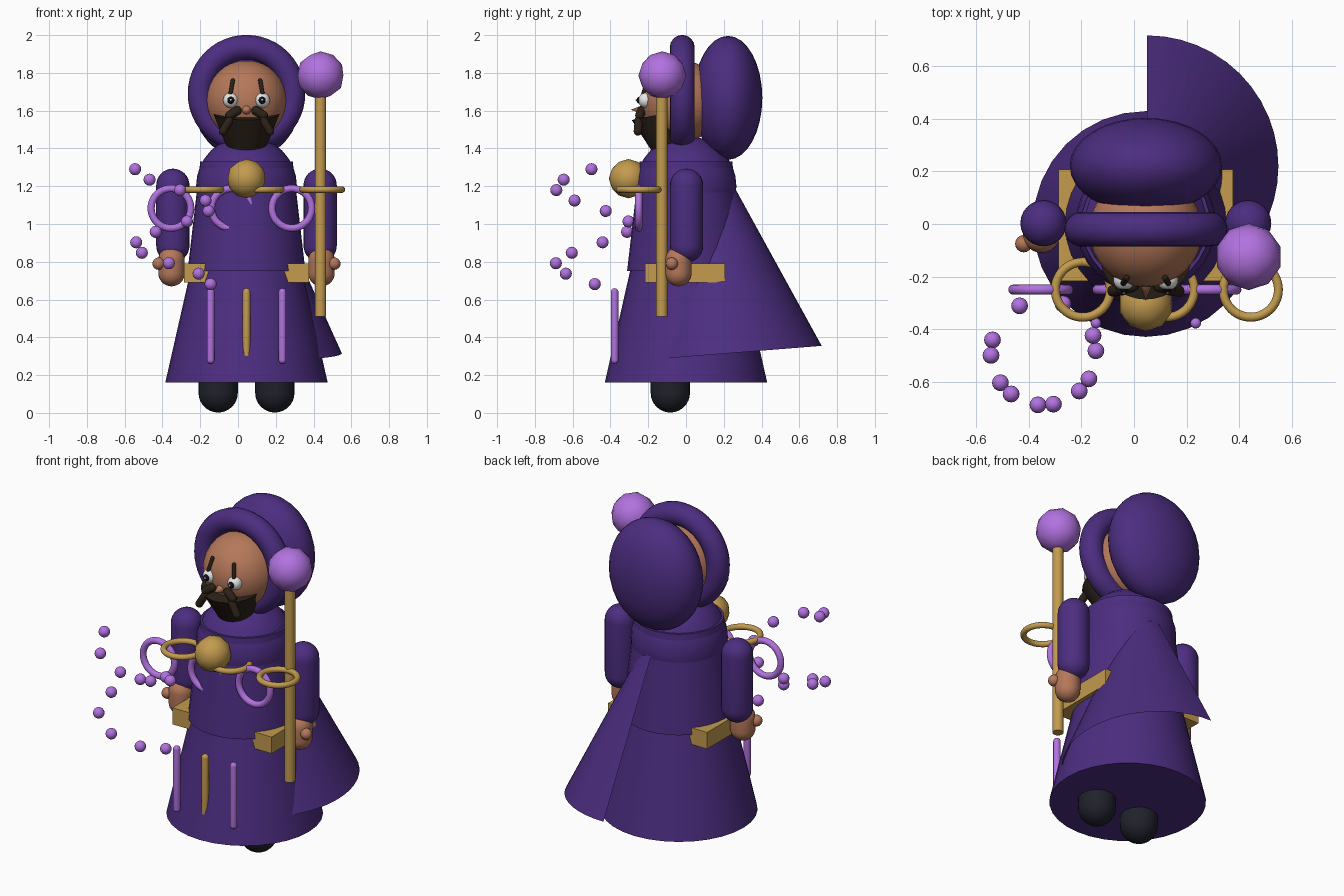
import bpy, bmesh, math
from mathutils import Vector, Matrix

if "Cube" in bpy.data.objects:
    bpy.data.objects.remove(bpy.data.objects["Cube"])

CX = 0.045  # body axis


def colour(name, hexa):
    m = bpy.data.materials.new(name)
    rgb = [int(hexa[i:i + 2], 16) / 255 for i in (0, 2, 4)]
    m.diffuse_color = [c / 12.92 if c <= 0.04045 else ((c + 0.055) / 1.055) ** 2.4 for c in rgb] + [1]
    m.use_nodes = True
    m.node_tree.nodes["Principled BSDF"].inputs["Base Color"].default_value = m.diffuse_color
    return m


ROBE = colour("deep_purple", "4C2D80")
ORCHID = colour("orchid", "B272E0")
GOLD = colour("gold", "C39B4E")
SKIN = colour("skin", "B5785A")
HAIR = colour("dark_hair", "2B2118")
BOOT = colour("boot_navy", "20222B")
WHITE = colour("eye_white", "F0F0F0")
BLACK = colour("pupil_black", "101010")


def finish(name, mat, angle=35):
    o = bpy.context.object
    o.name = name
    o.data.materials.append(mat)
    bpy.ops.object.shade_smooth_by_angle(angle=math.radians(angle))
    return o


def ball(name, mat, loc, r, seg=32):
    bpy.ops.mesh.primitive_uv_sphere_add(segments=seg, ring_count=seg // 2, location=loc)
    bpy.context.object.scale = r if isinstance(r, tuple) else (r, r, r)
    return finish(name, mat)


def faceted_ball(name, mat, loc, r):
    bpy.ops.mesh.primitive_ico_sphere_add(subdivisions=2, radius=r, location=loc)
    return finish(name, mat)


def ring(name, mat, loc, major, minor, upright=False):
    bpy.ops.mesh.primitive_torus_add(location=loc, major_radius=major, minor_radius=minor,
                                     major_segments=48, minor_segments=16,
                                     rotation=(math.pi / 2 if upright else 0, 0, 0))
    return finish(name, mat, 60)


def frustum(name, mat, p0, p1, r0, r1, seg=32):
    p0, p1 = Vector(p0), Vector(p1)
    bpy.ops.mesh.primitive_cone_add(vertices=seg, radius1=r0, radius2=r1, depth=(p1 - p0).length,
                                    location=(p0 + p1) / 2,
                                    rotation=(p1 - p0).to_track_quat('Z', 'Y').to_euler())
    return finish(name, mat)


def spin_mesh(name, mat, profile, matrix, a0=0, sweep=2 * math.pi, steps=24):
    """Sweep an (r, z) profile around z, then place it with a matrix."""
    bm = bmesh.new()
    rows = []
    for i in range(steps + 1):
        a = a0 + sweep * i / steps
        rows.append([bm.verts.new((r * math.cos(a), r * math.sin(a), z)) for r, z in profile])
    for a, b in zip(rows, rows[1:]):
        for j in range(len(profile) - 1):
            bm.faces.new((a[j], b[j], b[j + 1], a[j + 1]))
    bmesh.ops.remove_doubles(bm, verts=bm.verts, dist=1e-5)
    me = bpy.data.meshes.new(name)
    bm.to_mesh(me)
    bm.free()
    o = bpy.data.objects.new(name, me)
    o.matrix_world = matrix
    bpy.context.collection.objects.link(o)
    bpy.ops.object.select_all(action='DESELECT')
    o.select_set(True)
    bpy.context.view_layer.objects.active = o
    return finish(name, mat)


def capsule(name, mat, p0, p1, r):
    """Round-ended bar between two tip-sphere centres."""
    p0, p1 = Vector(p0), Vector(p1)
    n, length = 8, (p1 - p0).length
    arc = [i * math.pi / 2 / n for i in range(n + 1)]
    prof = [(r * math.sin(t), -r * math.cos(t)) for t in arc]
    prof += [(r * math.cos(t), length + r * math.sin(t)) for t in arc]
    rot = (p1 - p0).to_track_quat('Z', 'Y').to_matrix().to_4x4()
    return spin_mesh(name, mat, prof, Matrix.Translation(p0) @ rot)


# robe
frustum("skirt", ROBE, (CX, 0, 0.16), (CX, 0, 0.80), 0.43, 0.285)
frustum("torso", ROBE, (CX, 0, 0.75), (CX, 0, 1.33), 0.312, 0.245)
ball("shoulder_dome", ROBE, (CX, 0, 1.20), 0.267)

# half-cone cape hanging over one side of the back
cape_place = Matrix.Translation((0.05, 0.22, 0.315)) @ Matrix.Rotation(0.08, 4, 'X')
spin_mesh("cape", ROBE, [(0.5, 0), (0.05, 1.0)], cape_place, -math.pi / 2, math.pi)

# belt
bpy.ops.mesh.primitive_cube_add(size=1, location=(CX, -0.005, 0.74))
bpy.context.object.scale = (0.664, 0.425, 0.10)
finish("belt", GOLD)

# hood
ring("hood_rim", ROBE, (CX, -0.02, 1.69), 0.245, 0.066, True)
ball("hood_back", ROBE, (CX, 0.222, 1.668), (0.29, 0.182, 0.328))

# head and face
ball("head", SKIN, (CX, -0.025, 1.65), 0.216)
frustum("nose", SKIN, (CX, -0.225, 1.605), (CX, -0.292, 1.605), 0.026, 0.0, 16)
frustum("beard", HAIR, (CX, -0.075, 1.385), (CX, -0.115, 1.585), 0.095, 0.176)

# paired parts
for s, side in ((-1, "left"), (1, "right")):
    def at(dx, y, z):
        return (CX + s * dx, y, z)
    ball("eye_" + side, WHITE, at(0.083, -0.212, 1.655), 0.041, 24)
    ball("pupil_" + side, BLACK, at(0.083, -0.242, 1.655), 0.02, 16)
    ball("eye_glint_" + side, WHITE, at(0.083, -0.261, 1.657), 0.006, 12)
    capsule("eyebrow_" + side, HAIR, at(0.085, -0.225, 1.69), at(0.073, -0.205, 1.76), 0.011)
    capsule("moustache_" + side, HAIR, at(0.05, -0.235, 1.60), at(0.09, -0.245, 1.575), 0.024)
    capsule("moustache_tip_" + side, HAIR, at(0.09, -0.25, 1.55), at(0.125, -0.255, 1.49), 0.022)
    capsule("sleeve_" + side, ROBE, at(0.39, 0.003, 0.885), at(0.39, 0.003, 1.205), 0.088)
    capsule("hand_" + side, SKIN, at(0.397, -0.04, 0.74), at(0.397, -0.04, 0.81), 0.07)
    ball("thumb_" + side, SKIN, at(0.465, -0.075, 0.79), 0.033, 16)
    capsule("boot_" + side, BOOT, at(0.15, -0.083, 0.106), at(0.15, -0.083, 0.25), 0.104)
    capsule("skirt_bar_" + side, ORCHID, at(0.19, -0.378, 0.28), at(0.19, -0.378, 0.64), 0.02)
capsule("skirt_bar_middle", GOLD, (CX, -0.378, 0.28), (CX, -0.378, 0.64), 0.02)

# chest ornament
faceted_ball("chest_ball", GOLD, (CX, -0.305, 1.24), 0.104)

# three flat gold rings and three upright orchid rings
for i in range(3):
    ring("gold_ring_%d" % i, GOLD, (-0.195 + 0.32 * i, -0.25, 1.182), 0.105, 0.017)
    ring("orchid_ring_%d" % i, ORCHID, (-0.355 + 0.32 * i, -0.25, 1.083), 0.105, 0.019, True)

# staff
frustum("staff", GOLD, (0.437, -0.128, 0.51), (0.437, -0.128, 1.70), 0.03, 0.03, 20)
faceted_ball("staff_orb", ORCHID, (0.437, -0.125, 1.787), 0.127)

# floating helix of beads
for i in range(12):
    a = math.radians(183 + 49 * i)
    ball("bead_%d" % i, ORCHID, (-0.345 + 0.2 * math.cos(a), -0.49 + 0.2 * math.sin(a), 1.29 - 0.0553 * i),
         0.032, 16)
